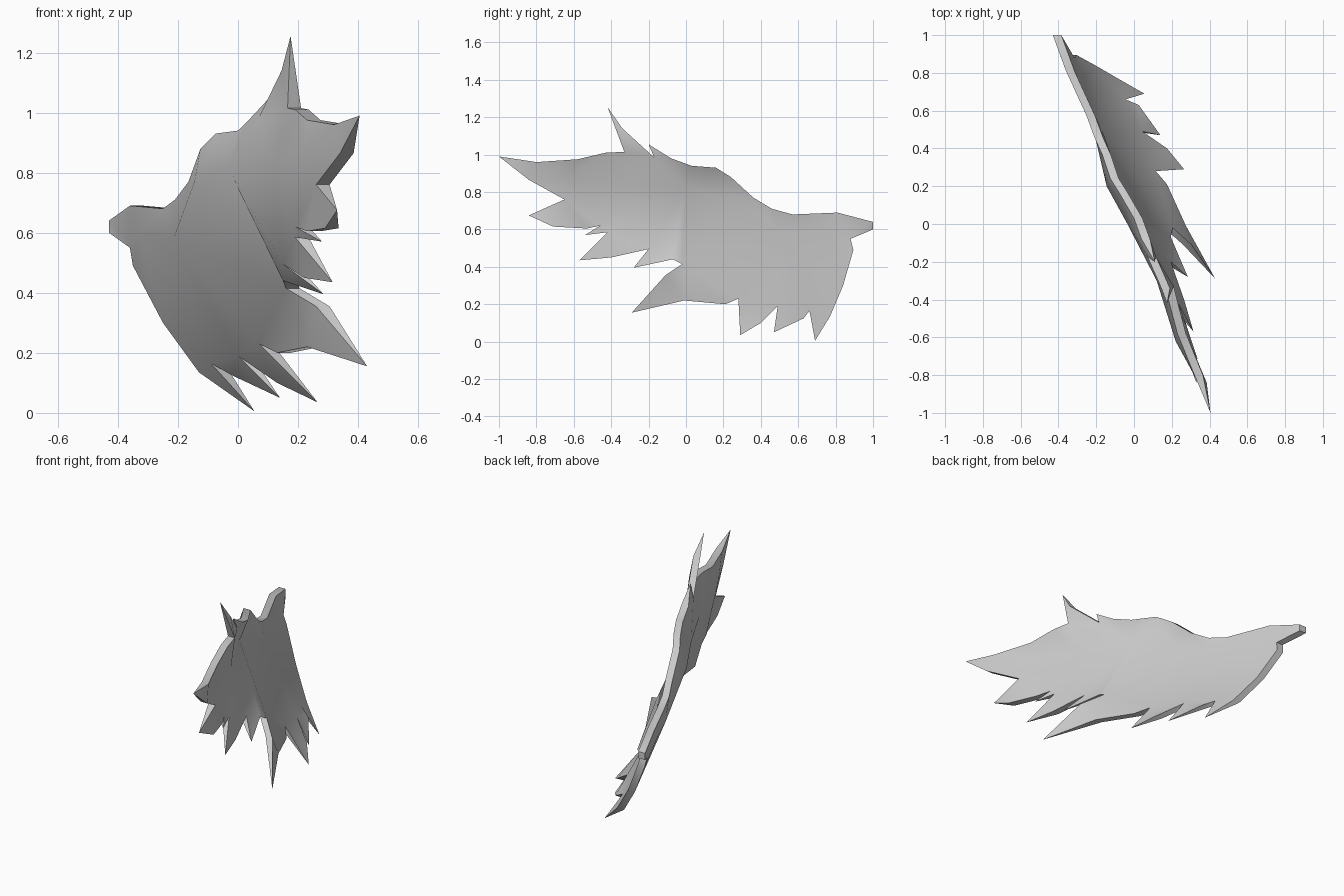
import bpy, bmesh
from mathutils import Vector
from mathutils.geometry import delaunay_2d_cdt

if "Cube" in bpy.data.objects:
    bpy.data.objects.remove(bpy.data.objects["Cube"])

THICK = 0.045

# Wing outline, counter-clockwise in the side view: (y, z, x of the front skin)
outline = [
    # leading edge
    (1, .64, -.43), (.81, .69, -.36), (.57, .68, -.25), (.46, .71, -.21), (.36, .77, -.165),
    (.24, .88, -.125), (.16, .93, -.075), (.03, .94, 0), (-.08, .98, .04),
    # upper spikes
    (-.2, 1.055, .11), (-.17, .985, .07), (-.34, 1.14, .145), (-.42, 1.255, .175),
    (-.33, 1.015, .165), (-.43, 1.01, .19), (-.58, .975, .23), (-.8, .96, .32),
    # outer feathers
    (-1, .99, .405), (-.84, .865, .34), (-.65, .76, .26), (-.84, .675, .33), (-.71, .615, .29),
    (-.53, .605, .23), (-.46, .62, .19), (-.54, .57, .28), (-.42, .585, .19), (-.57, .435, .315),
    (-.4, .45, .22), (-.2, .495, .15), (-.28, .395, .285), (-.07, .44, .15),
    # lower feathers
    (-.02, .415, .16), (-.11, .355, .26), (-.29, .155, .43), (-.01, .22, .23), (.21, .2, .13),
    (.28, .23, .07), (.29, .035, .265), (.4, .1, .13), (.49, .19, 0), (.47, .05, .14),
    (.63, .125, -.02), (.66, .165, -.09), (.69, .005, .055),
    # root side
    (.77, .135, -.13), (.84, .3, -.25), (.895, .49, -.35), (.88, .55, -.36), (1, .6, -.43)]

# Raised spine of the camber
spine = [(.75, .6, -.33), (.5, .58, -.215), (.2, .77, -.145), (0, .82, -.035),
         (-.3, .82, .12), (-.62, .88, .22)]


def thickness(i):
    """Sharp convex corners (feather tips) taper to nothing."""
    p = Vector(outline[i][:2])
    a = Vector(outline[i - 1][:2]) - p
    b = Vector(outline[(i + 1) % len(outline)][:2]) - p
    convex = b.cross(a) > 0
    return 0 if convex and a.angle(b) < 1.25 else THICK


n = len(outline)
points = outline + spine
flat = [Vector(p[:2]) for p in points]
_, _, tris, orig, _, _ = delaunay_2d_cdt(flat, [], [list(range(n))], 1, 1e-5)[:6]
source = orig[:]

# Front and back skins share the tip vertices
bm = bmesh.new()
front, back = [], []
for i, (y, z, x) in enumerate(points):
    t = thickness(i) if i < n else THICK
    v = bm.verts.new((x, y, z))
    front.append(v)
    back.append(bm.verts.new((x + t, y, z)) if t else v)
for t in tris:
    ids = [source[k][0] for k in t]
    for skin in (front, back):
        vs = [skin[k] for k in ids]
        if not bm.faces.get(vs):
            bm.faces.new(vs)

# Rim between the skins
for i in range(n):
    j = (i + 1) % n
    vs = list(dict.fromkeys([front[i], front[j], back[j], back[i]]))
    if len(vs) > 2:
        bm.faces.new(vs)
bmesh.ops.recalc_face_normals(bm, faces=bm.faces[:])

mesh = bpy.data.meshes.new("feathered_wing")
bm.to_mesh(mesh)
bm.free()
wing = bpy.data.objects.new("feathered_wing", mesh)
bpy.context.collection.objects.link(wing)
bpy.context.view_layer.objects.active = wing
wing.select_set(True)
bpy.ops.object.shade_smooth_by_angle(angle=0.8)
